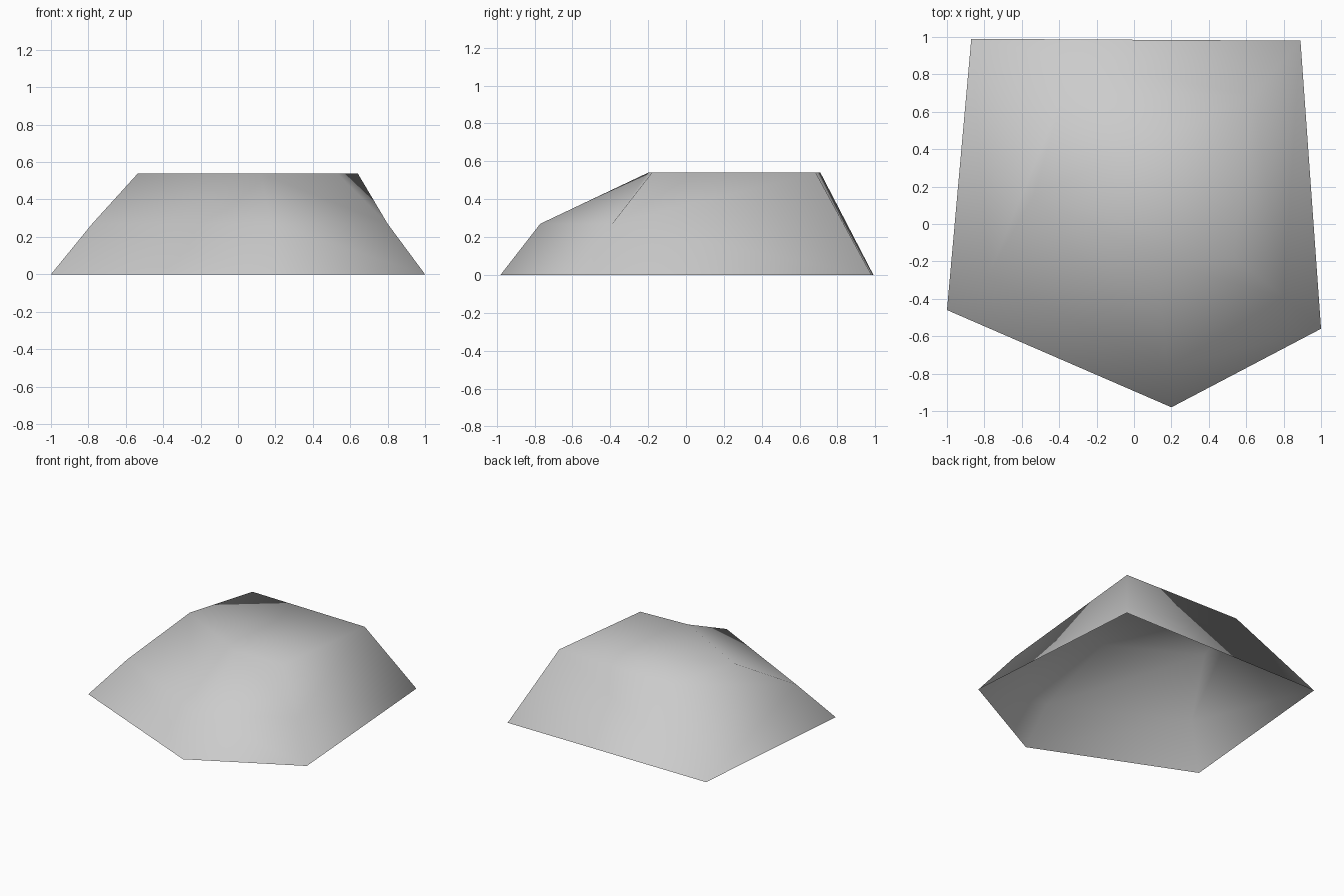
import bpy
import bmesh

cube = bpy.data.objects.get("Cube")
if cube:
    bpy.data.objects.remove(cube, do_unlink=True)


def make_material(name, color):
    mat = bpy.data.materials.new(name)
    mat.use_nodes = True
    mat.diffuse_color = color
    mat.node_tree.nodes["Principled BSDF"].inputs["Base Color"].default_value = color
    return mat


stone_grey = make_material("stone_grey", (0.6, 0.6, 0.6, 1.0))

MID, TOP = 0.27, 0.54

# Outlines run back right, back left, front left, front, front right
base_outline = [(-0.87, 0.99), (0.89, 0.98), (1.0, -0.56), (0.2, -0.98), (-1.0, -0.46)]
shoulder_outline = [(0.8, -0.39), (0.18, -0.77), (-0.78, -0.28)]
top_outline = [(-0.37, 0.71), (0.64, 0.685), (0.53, -0.18), (0.12, -0.2), (-0.535, 0.155)]

bm = bmesh.new()


def ring(outline, z):
    return [bm.verts.new((x, y, z)) for x, y in outline]


base = ring(base_outline, 0)
top = ring(top_outline, TOP)
shoulder = ring(shoulder_outline, MID)

# Flat crown and sloping back; the underside stays open
bm.faces.new(top)
bm.faces.new((base[0], base[1], top[1], top[0]))

# Front: two bands that break at the shoulder
for i in range(2):
    low, high = base[2 + i:4 + i], top[2 + i:4 + i]
    mid = shoulder[i:i + 2]
    bm.faces.new((low[0], low[1], mid[1], mid[0]))
    bm.faces.new((mid[0], mid[1], high[1], high[0]))

# Sides: triangles fanning out from each shoulder corner
for back, front, corner in ((1, 2, shoulder[0]), (0, 4, shoulder[2])):
    bm.faces.new((corner, base[front], base[back]))
    bm.faces.new((corner, base[back], top[back]))
    bm.faces.new((corner, top[back], top[front]))

# Make every face point outward, then smooth the whole shell
bmesh.ops.recalc_face_normals(bm, faces=bm.faces[:])
bm.normal_update()
crown = max(bm.faces, key=lambda f: f.calc_center_median().z)
if crown.normal.z < 0:
    bmesh.ops.reverse_faces(bm, faces=bm.faces[:])
for face in bm.faces:
    face.smooth = True

mesh = bpy.data.meshes.new("rock")
bm.to_mesh(mesh)
bm.free()
mesh.materials.append(stone_grey)
rock = bpy.data.objects.new("rock", mesh)
bpy.context.scene.collection.objects.link(rock)
